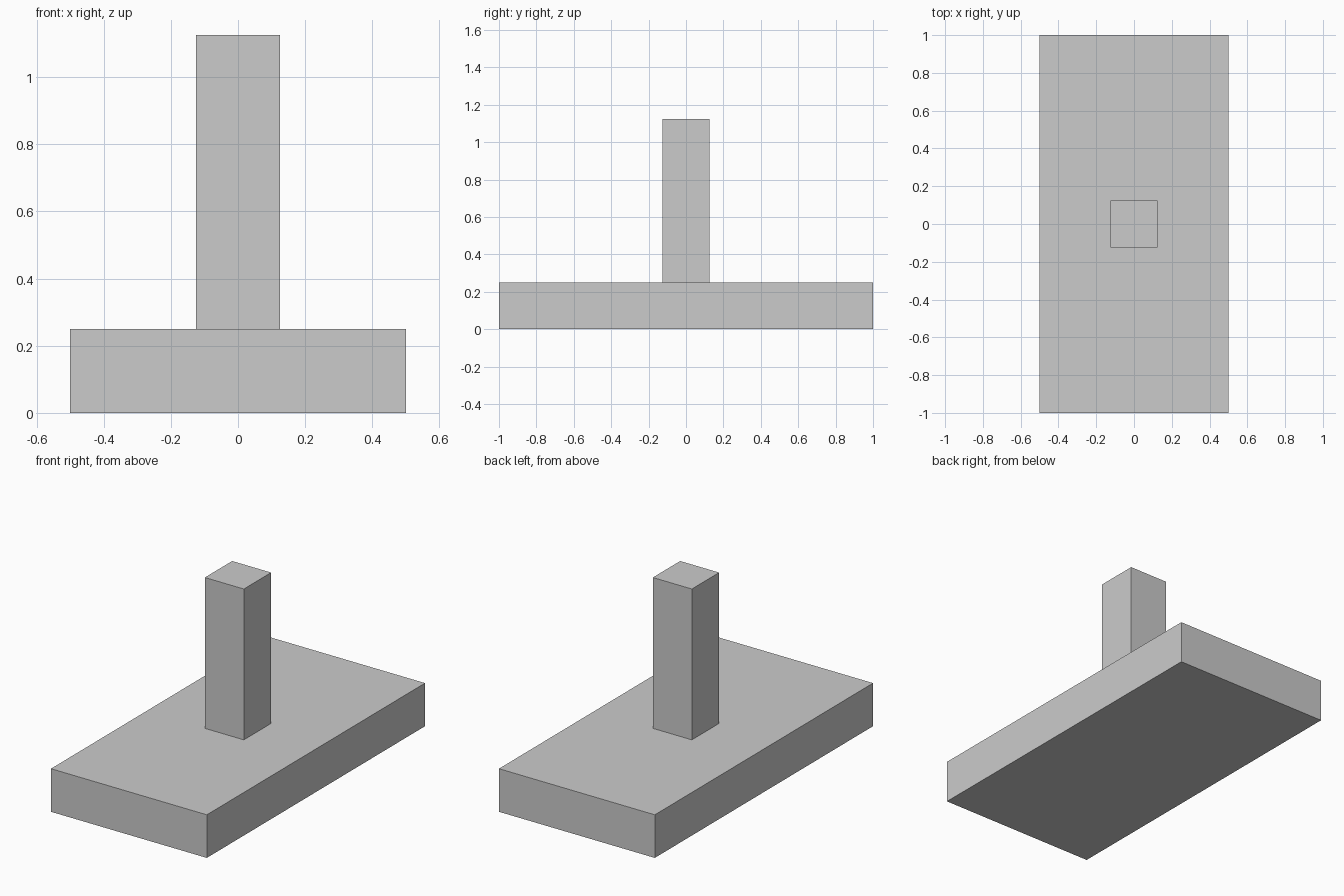
import bpy

if "Cube" in bpy.data.objects:
    bpy.data.objects.remove(bpy.data.objects["Cube"])


def box(name, size, bottom):
    """Add a box centred on x and y, standing at height `bottom`."""
    bpy.ops.mesh.primitive_cube_add(size=1, location=(0, 0, bottom + size[2] / 2))
    obj = bpy.context.object
    obj.name = name
    obj.scale = size
    bpy.ops.object.transform_apply(location=False, rotation=False, scale=True)
    return obj


BASE_HEIGHT = 0.25

# Flat rectangular slab
box("base", (1.0, 2.0, BASE_HEIGHT), 0)

# Square upright standing on the slab
box("post", (0.25, 0.25, 0.875), BASE_HEIGHT)
